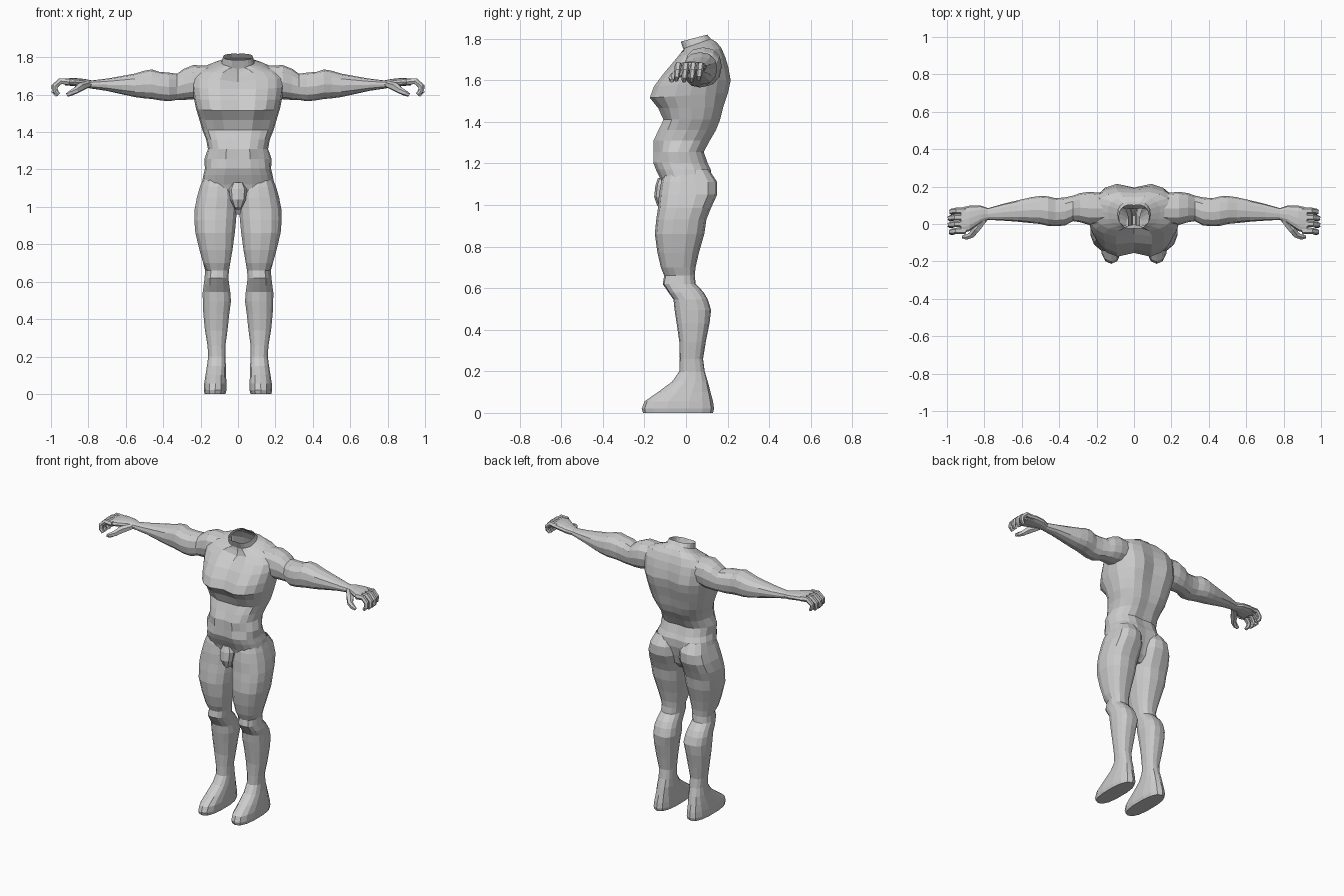
import bpy, bmesh
from math import sin, cos, pi, copysign
from mathutils import Vector as V


def spow(v, p):
    return 0.0 if abs(v) < 1e-6 else copysign(abs(v) ** p, v)


def ring(c, u, v, n, p=0.8, groove=0.0):
    # superellipse section; groove dents the middle line front and back
    pts = []
    for i in range(n):
        a = 2 * pi * i / n
        s, k = spow(sin(a), p), spow(cos(a), p)
        if s == 0:
            k *= 1 - groove
        pts.append(c + u * s + v * k)
    return pts


def loft(bm, rings, cap_start=True, cap_end=True):
    rows = [[bm.verts.new(q) for q in r] for r in rings]
    n = len(rows[0])
    for a, b in zip(rows, rows[1:]):
        for i in range(n):
            j = (i + 1) % n
            bm.faces.new((a[i], a[j], b[j], b[i]))
    if cap_start:
        bm.faces.new(rows[0])
    if cap_end:
        bm.faces.new(rows[-1])


def bulge(bm, bumps):
    # push the skin softly around muscle centres, same on both sides
    for v in bm.verts:
        q = V((abs(v.co.x), v.co.y, v.co.z))
        sx = copysign(1, v.co.x)
        for c, r, d in bumps:
            f = max(0, 1 - ((q - V(c)).length / r) ** 2)
            v.co += V((d[0] * sx, d[1], d[2])) * f


def finish(name, bm, mirror=False):
    bmesh.ops.recalc_face_normals(bm, faces=bm.faces)
    me = bpy.data.meshes.new(name)
    bm.to_mesh(me)
    bm.free()
    ob = bpy.data.objects.new(name, me)
    bpy.context.collection.objects.link(ob)
    if mirror:
        m = ob.modifiers.new("mirror", 'MIRROR')
        m.use_mirror_merge = False
    return ob


def tube(bm, path, radii, ref, n=6):
    path = [V(q) for q in path]
    rings = []
    for i, q in enumerate(path):
        t = (path[min(i + 1, len(path) - 1)] - path[max(i - 1, 0)]).normalized()
        u = t.cross(V(ref)).normalized()
        w = t.cross(u)
        rings.append(ring(q, u * radii[i], w * radii[i], n, 0.9))
    loft(bm, rings)


# torso: z front, z back, half width, y front, y back
torso = [
    (0.96, 0.96, 0.04, -0.06, 0.05), (1.00, 1.00, 0.10, -0.09, 0.09),
    (1.06, 1.06, 0.18, -0.105, 0.11), (1.12, 1.12, 0.195, -0.125, 0.125),
    (1.17, 1.17, 0.185, -0.15, 0.125), (1.205, 1.20, 0.172, -0.163, 0.11),
    (1.255, 1.255, 0.168, -0.16, 0.09), (1.31, 1.31, 0.158, -0.155, 0.12),
    (1.36, 1.36, 0.17, -0.138, 0.15), (1.41, 1.41, 0.19, -0.12, 0.17),
    (1.465, 1.47, 0.207, -0.137, 0.19), (1.515, 1.54, 0.225, -0.17, 0.208),
    (1.57, 1.60, 0.237, -0.147, 0.212), (1.63, 1.66, 0.245, -0.112, 0.205),
    (1.68, 1.71, 0.245, -0.072, 0.195), (1.715, 1.755, 0.21, -0.042, 0.175),
    (1.735, 1.785, 0.14, -0.026, 0.15), (1.75, 1.80, 0.088, -0.018, 0.122),
    (1.785, 1.82, 0.08, -0.028, 0.105),
]
bm = bmesh.new()
loft(bm, [ring(V((0, (yf + yb) / 2, (zf + zb) / 2)), V((w, 0, 0)),
               V((0, (yb - yf) / 2, (zb - zf) / 2)), 20, 0.8, 0.08)
          for zf, zb, w, yf, yb in torso], cap_end=False)
bulge(bm, [
    ((0.11, -0.14, 1.55), 0.10, (0.0, -0.015, 0)),    # chest
    ((0.0, -0.04, 1.72), 0.06, (0, 0.02, -0.03)),     # throat notch
    ((0.12, -0.11, 1.42), 0.06, (0, 0.015, 0)),       # under the ribs
    ((0.05, -0.15, 1.29), 0.06, (0, -0.008, 0)),      # belly
    ((0.10, -0.13, 1.26), 0.05, (0, 0.015, 0)),       # waist hollow
    ((0.17, -0.04, 1.255), 0.07, (0.012, -0.005, 0)),  # waist side
    ((0.12, 0.18, 1.60), 0.09, (0, 0.012, 0)),        # shoulder blade
    ((0.0, 0.17, 1.50), 0.12, (0, -0.01, 0)),         # spine
])
finish("torso", bm)

# legs with feet: z, x inner, x outer, y front, y back
thigh = [
    (1.17, 0.03, 0.178, -0.10, 0.11), (1.11, 0.012, 0.205, -0.12, 0.15),
    (1.05, 0.004, 0.222, -0.13, 0.15), (0.985, 0.004, 0.235, -0.135, 0.12),
    (0.93, 0.008, 0.236, -0.143, 0.098), (0.86, 0.015, 0.23, -0.15, 0.088),
    (0.77, 0.03, 0.208, -0.137, 0.062), (0.70, 0.042, 0.188, -0.12, 0.046),
    (0.66, 0.047, 0.177, -0.105, 0.042), (0.62, 0.05, 0.18, -0.112, 0.047),
]
shin = [
    (0.58, 0.045, 0.185, -0.085, 0.085), (0.545, 0.04, 0.19, -0.06, 0.105),
    (0.495, 0.036, 0.19, -0.055, 0.12), (0.43, 0.045, 0.187, -0.045, 0.113),
    (0.34, 0.055, 0.178, -0.032, 0.095), (0.26, 0.066, 0.164, -0.03, 0.082),
    (0.20, 0.066, 0.16, -0.032, 0.09), (0.15, 0.064, 0.167, -0.067, 0.105),
    (0.10, 0.063, 0.175, -0.135, 0.118), (0.055, 0.06, 0.182, -0.20, 0.13),
    (0.02, 0.06, 0.184, -0.213, 0.135), (0.0, 0.066, 0.18, -0.207, 0.13),
]
bm = bmesh.new()
loft(bm, [ring(V(((a + b) / 2, (f + k) / 2, z)), V(((b - a) / 2, 0, 0)),
               V((0, (k - f) / 2, 0)), 14, 0.8)
          for z, a, b, f, k in thigh + shin], cap_start=False)
bulge(bm, [
    ((0.07, -0.10, 0.74), 0.07, (-0.008, -0.006, 0)),  # inner thigh muscle
    ((0.16, -0.06, 0.64), 0.05, (-0.01, 0.01, 0)),     # beside the kneecap
    ((0.06, 0.10, 0.50), 0.06, (0, 0.006, 0)),         # calf
    ((0.22, 0.06, 1.10), 0.06, (-0.012, -0.01, 0)),    # hip hollow
])
finish("leg", bm, True)

# arms with palms: x, z bottom, z top, y front, y back
arm = [
    (0.16, 1.59, 1.755, 0.00, 0.165), (0.24, 1.575, 1.758, -0.005, 0.172),
    (0.29, 1.572, 1.738, 0.01, 0.165), (0.325, 1.572, 1.712, 0.015, 0.152),
    (0.37, 1.565, 1.718, -0.008, 0.142), (0.42, 1.57, 1.722, -0.012, 0.138),
    (0.46, 1.577, 1.735, -0.01, 0.148), (0.50, 1.58, 1.728, 0.0, 0.15),
    (0.55, 1.587, 1.713, 0.005, 0.143), (0.62, 1.602, 1.70, 0.012, 0.127),
    (0.70, 1.62, 1.686, 0.018, 0.108), (0.78, 1.632, 1.676, 0.022, 0.085),
    (0.82, 1.638, 1.684, 0.005, 0.098), (0.88, 1.646, 1.69, -0.038, 0.098),
    (0.925, 1.65, 1.685, -0.05, 0.088),
]
bm = bmesh.new()
loft(bm, [ring(V((x, (f + k) / 2, (b + t) / 2)), V((0, (k - f) / 2, 0)),
               V((0, 0, (t - b) / 2)), 12, 0.85)
          for x, b, t, f, k in arm], cap_start=False)
finish("arm", bm, True)

# curled fingers and thumb
bm = bmesh.new()
for y, reach, drop in ((0.071, -0.008, 0.008), (0.036, 0.0, 0.0),
                       (0.0, 0.0, 0.0), (-0.037, -0.006, 0.004)):
    tube(bm, [(0.90, y, 1.668), (0.955 + reach, y, 1.672),
              (0.984 + reach, y - 0.004, 1.645), (0.984 + reach, y - 0.008, 1.615 + drop),
              (0.967 + reach, y - 0.01, 1.595 + drop)],
         (0.018, 0.017, 0.015, 0.014, 0.010), (0, 1, 0))
tube(bm, [(0.80, 0.025, 1.655), (0.845, -0.025, 1.64), (0.868, -0.058, 1.622),
          (0.895, -0.07, 1.608), (0.915, -0.068, 1.598)],
     (0.018, 0.024, 0.018, 0.015, 0.010), (0, 0, 1))
finish("fingers", bm, True)

# groin
bm = bmesh.new()
loft(bm, [ring(V((0, y, z)), V((w, 0, 0)), V((0, 0.035, 0)), 8, 0.9)
          for z, w, y in ((1.13, 0.03, -0.10), (1.095, 0.048, -0.112),
                          (1.04, 0.042, -0.118), (1.0, 0.024, -0.105),
                          (0.985, 0.01, -0.09))])
finish("groin", bm)
